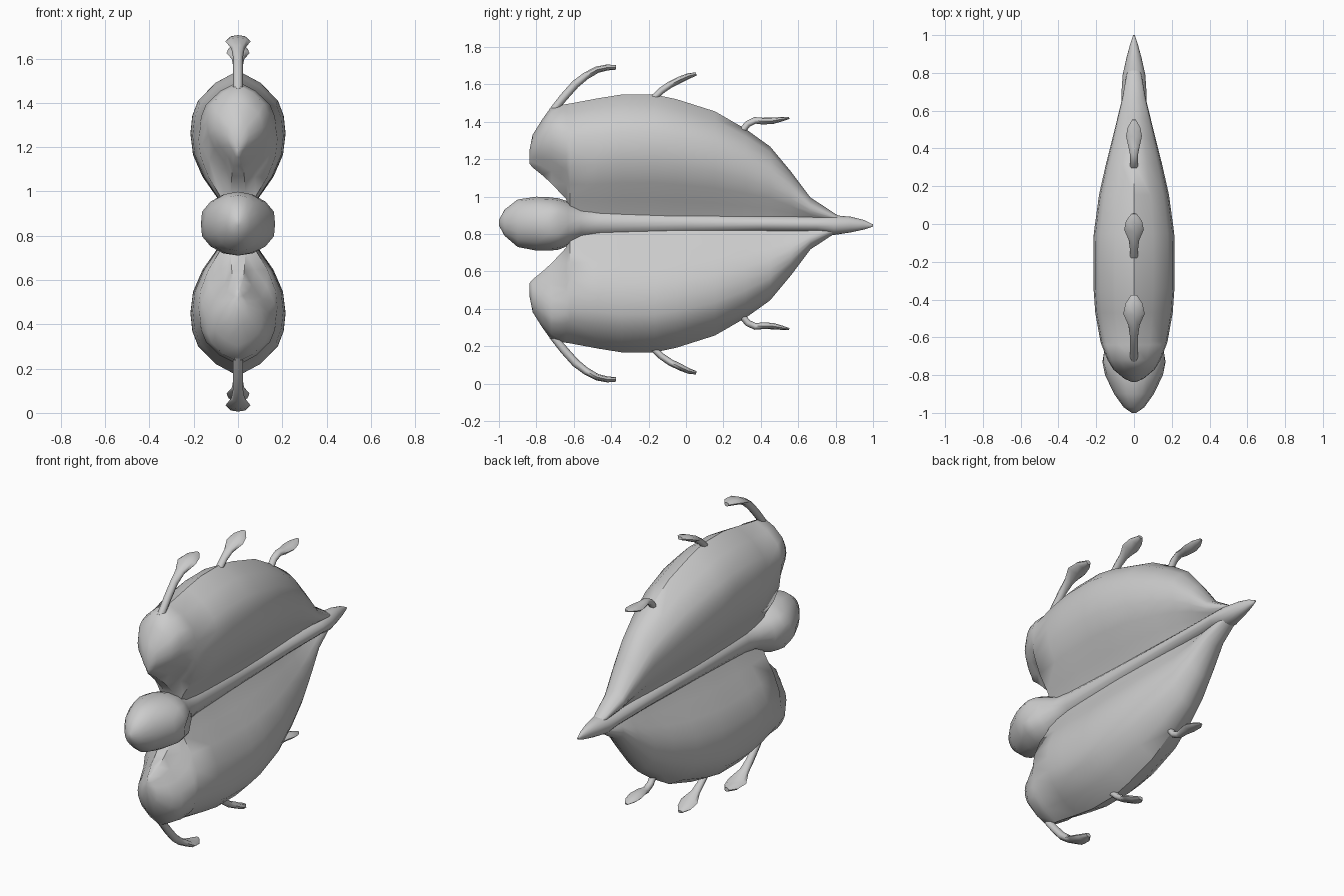
import bpy, bmesh, math
from mathutils import Vector

MID = 0.856  # height of the horizontal mirror plane

grey = bpy.data.materials.new("plain grey")
grey.diffuse_color = (0.6, 0.6, 0.6, 1)


def loft(name, rings, angle=50):
    """Skin closed rings of equal length and cap both ends."""
    bm = bmesh.new()
    vs = [[bm.verts.new(p) for p in r] for r in rings]
    n = len(rings[0])
    for a, b in zip(vs, vs[1:]):
        for i in range(n):
            j = (i + 1) % n
            bm.faces.new((a[i], a[j], b[j], b[i]))
    bm.faces.new(vs[0])
    bm.faces.new(vs[-1])
    bmesh.ops.recalc_face_normals(bm, faces=bm.faces)
    me = bpy.data.meshes.new(name)
    bm.to_mesh(me)
    bm.free()
    me.materials.append(grey)
    ob = bpy.data.objects.new(name, me)
    bpy.context.collection.objects.link(ob)
    bpy.ops.object.select_all(action='DESELECT')
    ob.select_set(True)
    bpy.context.view_layer.objects.active = ob
    bpy.ops.object.shade_smooth_by_angle(angle=math.radians(angle))
    return ob


# body with bulbous head and pointed tail: y, centre z, half width, half height, side notch
BODY = [(-1.0, .86, .012, .015, 1), (-.97, .86, .055, .07, 1), (-.9, .857, .105, .127, 1),
        (-.8, .855, .153, .144, 1), (-.73, .853, .176, .143, .95), (-.68, .853, .172, .137, .82),
        (-.63, .855, .14, .118, 1), (-.56, .857, .095, .086, 1), (-.47, .86, .082, .078, 1),
        (0, .857, .072, .059, 1), (.4, .855, .067, .046, 1), (.7, .852, .066, .043, 1),
        (.79, .847, .06, .053, 1), (.88, .85, .04, .042, 1), (.95, .849, .021, .026, 1),
        (1.0, .845, .004, .006, 1)]
rings = []
for y, cz, w, h, notch in BODY:
    ring = []
    for i in range(16):
        a = math.tau * i / 16
        k = notch if i % 8 == 0 else 1
        ring.append((w * k * math.cos(a), y, cz + h * math.sin(a)))
    rings.append(ring)
loft("body", rings)

# wing lobes: y, bottom z, top z, half width
LOBE = [(-.836, 1.175, 1.25, .012), (-.82, 1.155, 1.33, .05), (-.77, 1.115, 1.41, .11),
        (-.72, 1.07, 1.48, .14), (-.64, .985, 1.494, .172), (-.62, .88, 1.497, .178),
        (-.47, .87, 1.525, .205), (-.345, .87, 1.545, .214), (-.166, .87, 1.545, .215),
        (-.05, .87, 1.52, .213), (.155, .87, 1.455, .185), (.32, .87, 1.36, .148),
        (.45, .87, 1.267, .115), (.56, .87, 1.135, .088), (.665, .865, .995, .062),
        (.787, .86, .915, .04), (.84, .855, .88, .02)]
# lens-shaped section: height fraction, width fraction
LENS = [(0, .2), (.16, .45), (.3, .75), (.45, .95), (.58, 1), (.7, .96), (.8, .84), (.92, .47)]

# tendrils with paddle ends: y, z, half width, half thickness
TENDRILS = {
    "front": [(-.715, 1.455, .022, .02), (-.65, 1.535, .022, .022), (-.59, 1.602, .022, .022),
              (-.535, 1.645, .03, .02), (-.475, 1.678, .057, .018), (-.42, 1.69, .045, .016),
              (-.375, 1.69, .014, .012)],
    "middle": [(-.18, 1.52, .022, .018), (-.13, 1.567, .022, .018), (-.085, 1.598, .028, .018),
               (-.03, 1.625, .052, .018), (.015, 1.645, .043, .015), (.055, 1.655, .014, .009)],
    "back": [(.30, 1.35, .02, .018), (.33, 1.388, .02, .018), (.37, 1.407, .022, .018),
             (.41, 1.403, .03, .018), (.465, 1.405, .042, .017), (.51, 1.413, .034, .012),
             (.552, 1.42, .01, .005)]}


def tendril(name, pts, flip):
    rings = []
    for i, (y, z, w, t) in enumerate(pts):
        a, b = pts[max(i - 1, 0)], pts[min(i + 1, len(pts) - 1)]
        d = Vector((0, b[0] - a[0], b[1] - a[1])).normalized()
        nrm = Vector((0, -d.z, d.y))
        ring = []
        for k in range(8):
            an = math.tau * k / 8
            p = Vector((0, y, z)) + Vector((w * math.cos(an), 0, 0)) + nrm * t * math.sin(an)
            ring.append((p.x, p.y, flip(p.z)))
        rings.append(ring)
    loft(name, rings, 60)


# upper half, then its mirror image below
for side, flip in (("upper", lambda z: z), ("lower", lambda z: 2 * MID - z)):
    rings = []
    for y, zb, zt, w in LOBE:
        half = [(w * f, y, flip(zb + (zt - zb) * t)) for t, f in LENS]
        ridge = [(0, y, flip(zt))]
        rings.append(half + ridge + [(-x, yy, z) for x, yy, z in reversed(half)])
    loft(side + "_lobe", rings)
    for where, pts in TENDRILS.items():
        tendril(f"{side}_{where}_tendril", pts, flip)
